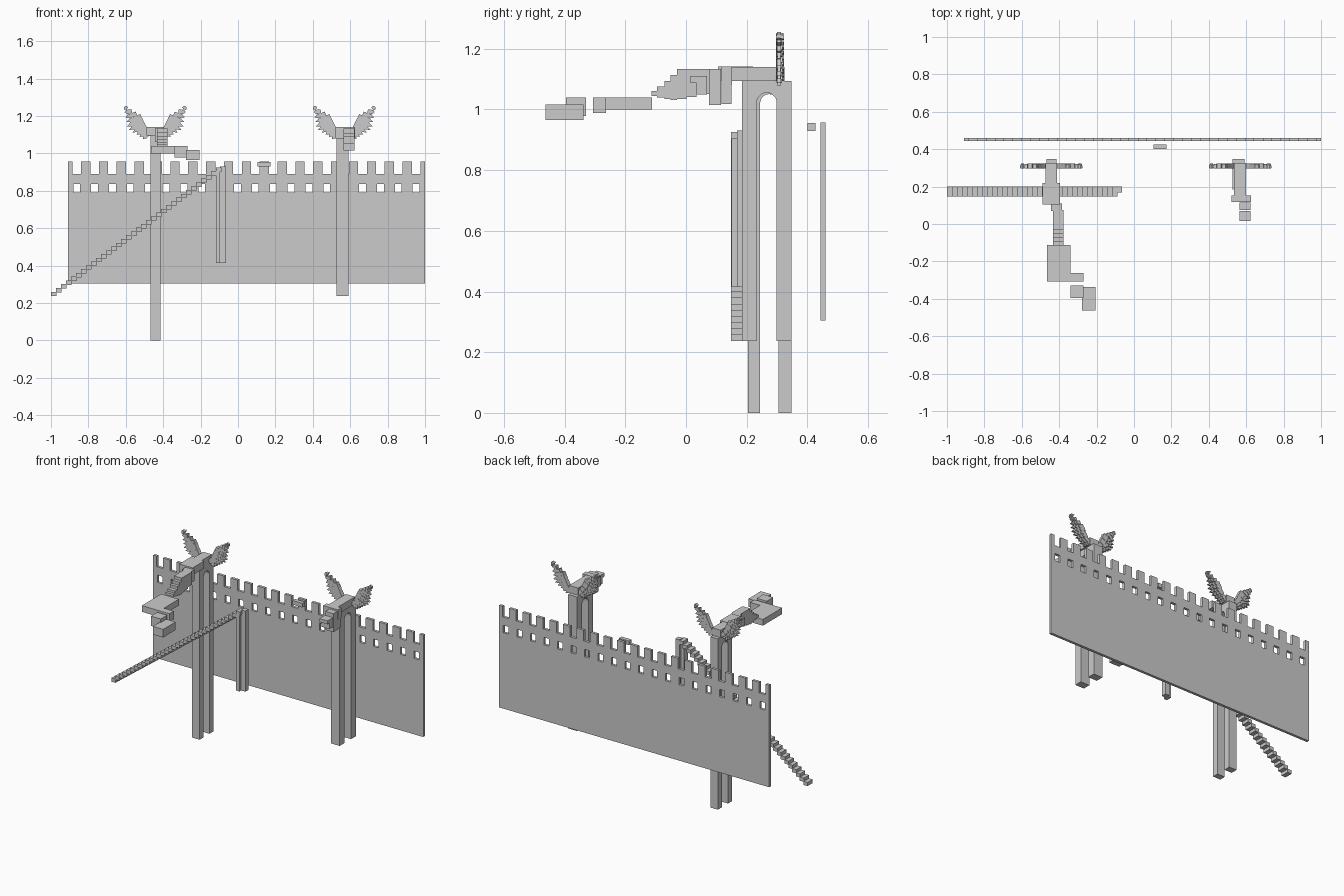
import bpy, bmesh, math
from mathutils import Vector

if "Cube" in bpy.data.objects:
    bpy.data.objects.remove(bpy.data.objects["Cube"])


def finish(name, bm):
    bmesh.ops.recalc_face_normals(bm, faces=bm.faces[:])
    me = bpy.data.meshes.new(name)
    bm.to_mesh(me)
    bm.free()
    ob = bpy.data.objects.new(name, me)
    bpy.context.collection.objects.link(ob)
    return ob


def add_box(bm, x0, x1, y0, y1, z0, z1):
    vs = bmesh.ops.create_cube(bm, size=1)['verts']
    for v in vs:
        v.co = Vector(((x0 + x1) / 2 + v.co.x * (x1 - x0),
                       (y0 + y1) / 2 + v.co.y * (y1 - y0),
                       (z0 + z1) / 2 + v.co.z * (z1 - z0)))


def boxes(name, items):
    bm = bmesh.new()
    for b in items:
        add_box(bm, *b)
    return finish(name, bm)


def extrude_flat(bm, faces, vec):
    r = bmesh.ops.extrude_face_region(bm, geom=faces)
    bmesh.ops.translate(bm, vec=vec,
                        verts=[g for g in r['geom'] if isinstance(g, bmesh.types.BMVert)])


def add_prism(bm, pts, y0, y1):
    f = bm.faces.new([bm.verts.new((x, y0, z)) for x, z in pts])
    extrude_flat(bm, [f], (0, y1 - y0, 0))


# Castle wall: flat grid with window holes and notches, then thickened
def wall():
    bm = bmesh.new()
    n, left, right = 20, -0.91, 1.0
    p = (right - left) / n
    cuts = [0, 0.26, 0.31, 0.69, 0.74]
    xs = [left + p * (i + c) for i in range(n) for c in cuts] + [right]
    zs = [0.305, 0.79, 0.837, 0.89, 0.957]
    grid = [[bm.verts.new((x, 0.443, z)) for z in zs] for x in xs]
    faces = []
    for i in range(len(xs) - 1):
        for j in range(4):
            c = i % 5
            if (j == 1 and c == 2) or (j == 3 and c in (1, 2, 3)):
                continue
            faces.append(bm.faces.new((grid[i][j], grid[i + 1][j],
                                       grid[i + 1][j + 1], grid[i][j + 1])))
    bmesh.ops.delete(bm, geom=[v for v in bm.verts if not v.link_faces], context='VERTS')
    extrude_flat(bm, faces, (0, 0.017, 0))
    return finish("battlement_wall", bm)


# Two-legged arch column, profile in y/z extruded along x
def arch(name, x0, x1, ys, z0, zc, top):
    a, b, c, d = ys
    bm = bmesh.new()
    r, mid = (c - b) / 2, (b + c) / 2
    curve = [(mid - r * math.cos(math.pi * k / 10), zc + r * math.sin(math.pi * k / 10))
             for k in range(11)]
    pts = [(a, z0), (b, z0)] + curve + [(c, z0), (d, z0), (d, top), (a, top)]
    f = bm.faces.new([bm.verts.new((x0, y, z)) for y, z in pts])
    extrude_flat(bm, [f], (x1 - x0, 0, 0))
    return finish(name, bm)


def along(path, t):
    s = t * (len(path) - 1)
    i = min(int(s), len(path) - 2)
    return Vector(path[i]).lerp(Vector(path[i + 1]), s - i)


# Feathered wings, one side built and mirrored
def wings(name, cx):
    bm = bmesh.new()
    lead = [(0.03, 1.115), (0.05, 1.15), (0.075, 1.2), (0.15, 1.238)]
    trail = [(0.065, 1.077), (0.105, 1.103), (0.15, 1.132), (0.158, 1.185), (0.167, 1.248)]
    n = 10
    for row, reach in enumerate((1.0, 0.72, 0.45)):
        for i in range(n):
            t = i / (n - 1)
            a, b = along(lead, t), along(trail, t)
            tip = a.lerp(b, reach)
            d = (tip - a).normalized()
            s = Vector((-d.y, d.x)) * 0.011
            m = a.lerp(tip, 0.72)
            y1 = 0.311 + row * 0.005 + 0.002 * (i % 2)
            y0 = 0.301 - row * 0.002 - 0.001 * (i % 2)
            add_prism(bm, [a - s, m - s, tip, m + s, a + s], y0, y1)
    ob = finish(name, bm)
    ob.location.x = cx
    ob.modifiers.new("mirror", 'MIRROR')
    return ob


wall()
boxes("wall_block", [(0.105, 0.175, 0.40, 0.426, 0.929, 0.955)])

arch("left_column", -0.468, -0.415, (0.205, 0.244, 0.305, 0.347), 0, 1.02, 1.092)
arch("right_column", 0.527, 0.59, (0.185, 0.233, 0.299, 0.348), 0.237, 1.022, 1.094)

wings("left_wings", -0.443)
wings("right_wings", 0.568)

# Left beast: body, bent neck of slabs, stepped head
boxes("left_body", [(-0.473, -0.413, 0.21, 0.325, 1.092, 1.14),
                    (-0.49, -0.395, 0.105, 0.22, 1.095, 1.142),
                    (-0.445, -0.385, 0.07, 0.11, 1.06, 1.133)])
neck = [(-0.114, -0.096, 1.045, 1.061), (-0.096, -0.071, 1.04, 1.075),
        (-0.071, -0.051, 1.035, 1.094), (-0.051, -0.03, 1.031, 1.114),
        (-0.03, 0.001, 1.035, 1.133), (0.001, 0.034, 1.041, 1.133),
        (0.034, 0.075, 1.051, 1.133)]
boxes("left_neck", [(-0.432, -0.378, *s) for s in neck])
boxes("left_head", [(-0.465, -0.34, -0.307, -0.112, 1.0, 1.04),
                    (-0.34, -0.27, -0.307, -0.263, 0.988, 1.04),
                    (-0.34, -0.27, -0.395, -0.33, 0.978, 1.04),
                    (-0.278, -0.205, -0.463, -0.338, 0.965, 1.017)])

# Right beast: body and short drooping head
boxes("right_body", [(0.535, 0.6, 0.15, 0.325, 1.094, 1.14),
                     (0.52, 0.625, 0.117, 0.152, 1.08, 1.142),
                     (0.565, 0.622, 0.117, 0.15, 1.018, 1.08)])
boxes("right_head", [(0.565, 0.622, 0.075, 0.115, 1.015, 1.133),
                     (0.565, 0.622, 0.035, 0.07, 1.05, 1.11),
                     (0.565, 0.622, 0.015, 0.04, 1.088, 1.11)])

# Straight stair and its two support posts
n = 34
dx, dz = (1.0 - 0.092) / n, (0.925 - 0.24) / n
boxes("stairs", [(-1 + i * dx, -1 + (i + 1) * dx + 0.003, 0.148, 0.2,
                  0.237 + i * dz, 0.237 + (i + 1) * dz + 0.003) for i in range(n)])
boxes("stair_posts", [(-0.118, -0.095, 0.15, 0.187, 0.415, 0.905),
                      (-0.095, -0.065, 0.168, 0.2, 0.415, 0.93)])
